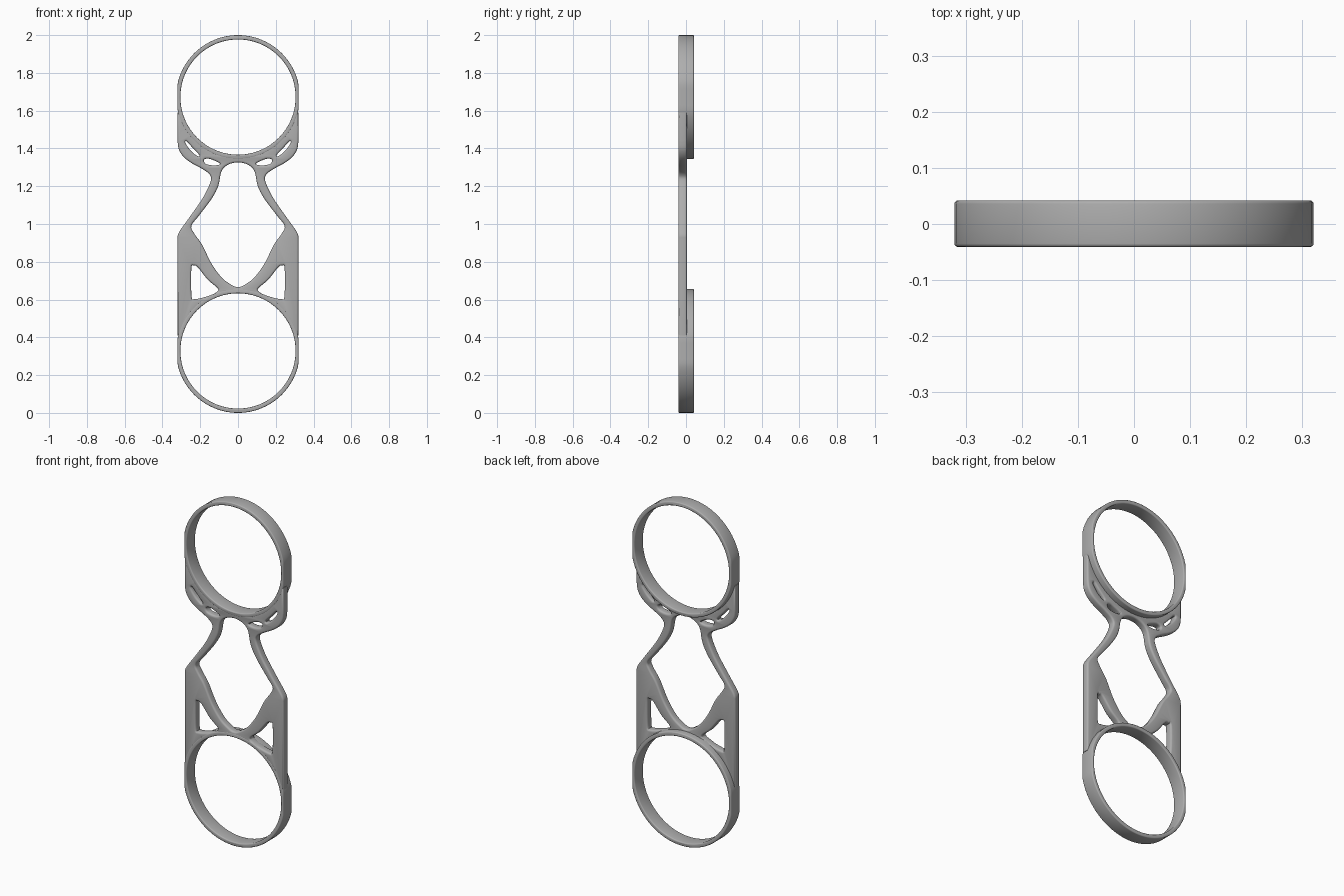
import bpy, bmesh, math
from mathutils import Vector

cube = bpy.data.objects.get("Cube")
if cube:
    bpy.data.objects.remove(cube, do_unlink=True)

# One grey for the whole frame
grey = bpy.data.materials.new("plain grey")
grey.use_nodes = True
colour = (0.42, 0.42, 0.42, 1)
grey.diffuse_color = colour
bsdf = next(n for n in grey.node_tree.nodes if n.type == 'BSDF_PRINCIPLED')
bsdf.inputs["Base Color"].default_value = colour

RADIUS, INNER, HALF_WIDTH = 0.328, 0.305, 0.32
LOW_Z, HIGH_Z = RADIUS, 2 - RADIUS


def smooth(points, closed=True, steps=5):
    """Run a rounded path through a few points."""
    p = [Vector(q) for q in points]
    n = len(p)
    out = []
    for i in range(n if closed else n - 1):
        if closed:
            a, b, c, d = (p[(i + k) % n] for k in (-1, 0, 1, 2))
        else:
            a, b, c, d = (p[min(max(i + k, 0), n - 1)] for k in (-1, 0, 1, 2))
        for s in range(steps):
            t = s / steps
            out.append(b + 0.5 * t * ((c - a) + t * ((2*a - 5*b + 4*c - d)
                                                     + t * (3*(b - c) + d - a))))
    if not closed:
        out.append(p[-1])
    return out


def mirror(points):
    return [Vector((-x, z)) for x, z in reversed(points)]


def arc(z, r, start, end, count, clip=9.0):
    """Arc points in degrees, flattened at the sides by clip."""
    out = []
    for i in range(count):
        a = math.radians(start + (end - start) * i / (count - 1))
        out.append(Vector((max(-clip, min(clip, r * math.cos(a))), z + r * math.sin(a))))
    return out


def slab(name, loops, front, back, bevel):
    """Fill outlines (first outer, rest holes) into a slab with rounded edges."""
    curve = bpy.data.curves.new(name, 'CURVE')
    curve.dimensions = '2D'
    curve.fill_mode = 'BOTH'
    curve.extrude = (back - front) / 2 - bevel
    curve.bevel_depth = bevel
    curve.bevel_resolution = 2
    curve.offset = -bevel
    for loop in loops:
        spline = curve.splines.new('POLY')
        spline.points.add(len(loop) - 1)
        for point, (x, z) in zip(spline.points, loop):
            point.co = (x, z, 0, 1)
        spline.use_cyclic_u = True
    source = bpy.data.objects.new(name + "_outline", curve)
    bpy.context.collection.objects.link(source)
    bpy.context.view_layer.update()
    graph = bpy.context.evaluated_depsgraph_get()
    mesh = bpy.data.meshes.new_from_object(source.evaluated_get(graph))
    bpy.data.objects.remove(source, do_unlink=True)

    bm = bmesh.new()
    bm.from_mesh(mesh)
    bmesh.ops.remove_doubles(bm, verts=bm.verts, dist=0.0001)
    bmesh.ops.recalc_face_normals(bm, faces=bm.faces)
    bm.to_mesh(mesh)
    bm.free()
    mesh.materials.clear()
    mesh.materials.append(grey)
    obj = bpy.data.objects.new(name, mesh)
    bpy.context.collection.objects.link(obj)
    obj.rotation_euler.x = math.pi / 2
    obj.location.y = (front + back) / 2
    bpy.ops.object.select_all(action='DESELECT')
    obj.select_set(True)
    bpy.context.view_layer.objects.active = obj
    bpy.ops.object.shade_smooth_by_angle(angle=math.radians(40))
    return obj


# Two deep rings with flattened sides
for name, z in (("lower_ring", LOW_Z), ("upper_ring", HIGH_Z)):
    outer = arc(z, RADIUS, 0, 360, 97, HALF_WIDTH)[:-1]
    hole = arc(z, INNER, 0, 360, 97)[:-1]
    slab(name, [outer, hole], -0.041, 0.042, 0.006)

# Right-hand edge of the web: side plate, diagonal strut, rounded ear
strut = smooth([(0.32, 0.92), (0.312, 0.957), (0.25, 1.045), (0.185, 1.14),
                (0.145, 1.225), (0.15, 1.262), (0.19, 1.292), (0.245, 1.322),
                (0.288, 1.355), (0.313, 1.395), (0.32, 1.44)], closed=False)
side = [Vector((0.32, 0.41))] + strut + [Vector((0.32, 1.59))]
TIP = 16
outline = (side + arc(HIGH_Z, 0.308, -TIP, TIP - 180, 40) + mirror(side)
           + arc(LOW_Z, 0.308, 180 - TIP, TIP, 40))

# Large central opening
half = [(0.05, 1.315), (0.087, 1.28), (0.105, 1.2), (0.142, 1.13), (0.21, 1.04),
        (0.247, 0.99), (0.232, 0.95), (0.19, 0.89), (0.14, 0.79), (0.085, 0.715),
        (0.03, 0.675)]
opening = smooth([(0, 1.326)] + half + [(0, 0.666)] + mirror(half))

# Windows in the side plates and the ear slots
window = smooth([(0.247, 0.765), (0.235, 0.78), (0.212, 0.77), (0.16, 0.705),
                 (0.108, 0.66), (0.112, 0.64), (0.16, 0.618), (0.23, 0.602),
                 (0.246, 0.62)])
inner_slot = smooth([(0.095, 1.32), (0.15, 1.345), (0.18, 1.34), (0.17, 1.318),
                     (0.125, 1.31)])
outer_slot = smooth([(0.205, 1.365), (0.24, 1.403), (0.272, 1.438), (0.278, 1.428),
                     (0.25, 1.388), (0.216, 1.36)])
holes = [opening]
for shape in (window, inner_slot, outer_slot):
    holes += [shape, mirror(shape)]

slab("web_frame", [outline] + holes, -0.04, 0.005, 0.01)
